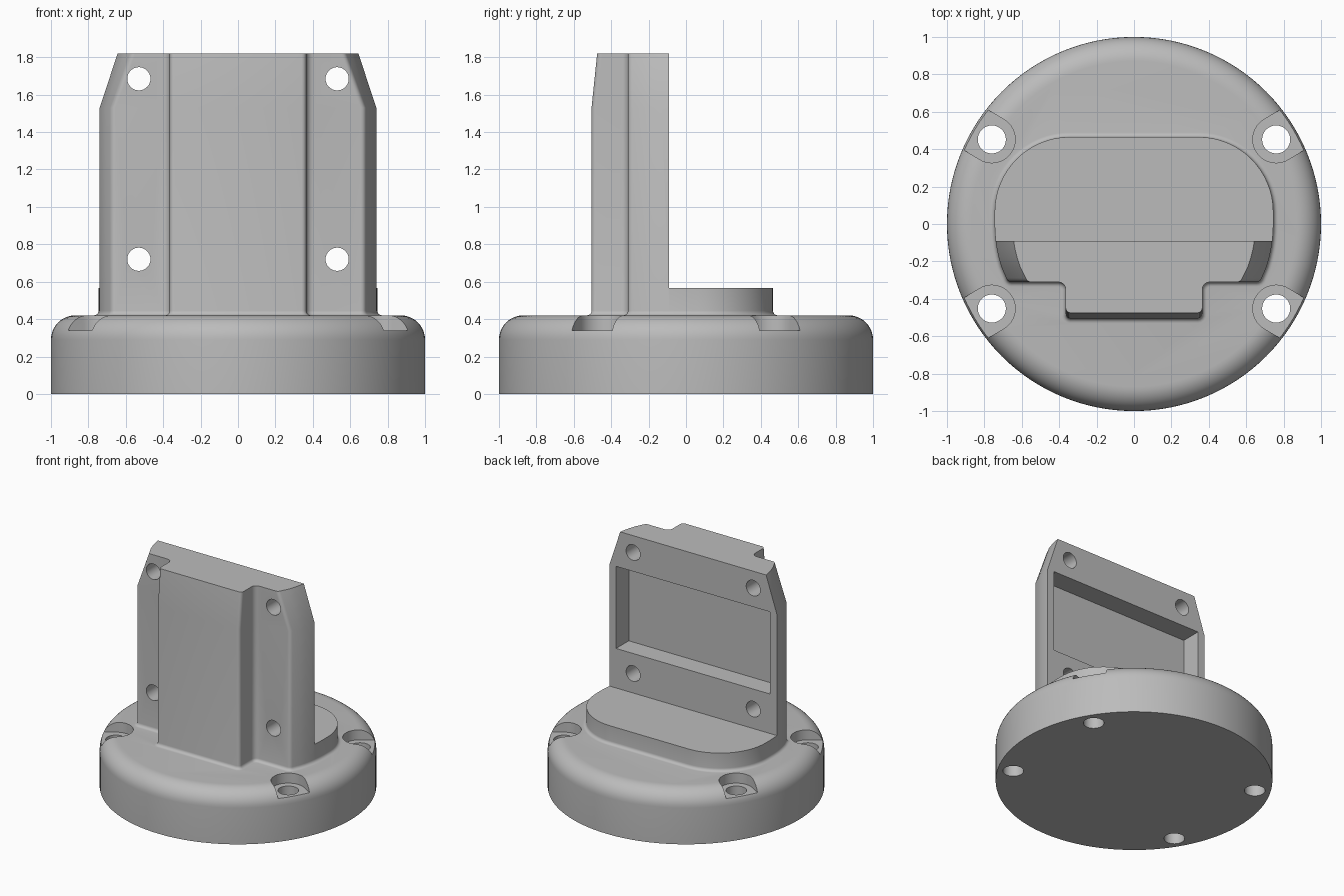
import bpy
import bmesh
from math import sin, cos, tan, pi, sqrt, atan2, radians
from mathutils import Vector, Matrix

cube = bpy.data.objects.get("Cube")
if cube:
    bpy.data.objects.remove(cube, do_unlink=True)

grey = bpy.data.materials.new("plain grey")
grey.use_nodes = True
colour = (0.5, 0.5, 0.5, 1)
grey.diffuse_color = colour
grey.node_tree.nodes["Principled BSDF"].inputs["Base Color"].default_value = colour

BACK, STEP, WIDE = -0.09, -0.31, 0.745   # plate back, wing front, half width


def add_mesh(name, bm):
    bmesh.ops.recalc_face_normals(bm, faces=bm.faces[:])
    mesh = bpy.data.meshes.new(name)
    bm.to_mesh(mesh)
    bm.free()
    mesh.materials.append(grey)
    obj = bpy.data.objects.new(name, mesh)
    bpy.context.scene.collection.objects.link(obj)
    return obj


def loft(name, sections):
    """Skin matching rings of (outline, z), closed at both ends."""
    bm = bmesh.new()
    rings = [[bm.verts.new((p[0], p[1], z)) for p in pts] for pts, z in sections]
    n = len(rings[0])
    for low, high in zip(rings, rings[1:]):
        for i in range(n):
            j = (i + 1) % n
            bm.faces.new((low[i], low[j], high[j], high[i]))
    bm.faces.new(rings[0][::-1])
    bm.faces.new(rings[-1])
    return add_mesh(name, bm)


def circle(r, n=128):
    return [(r * cos(2 * pi * i / n), r * sin(2 * pi * i / n)) for i in range(n)]


def round_corner(a, b, c, r, steps):
    """Arc of radius r that replaces corner b between a and c."""
    a, b, c = Vector(a), Vector(b), Vector(c)
    u, v = (a - b).normalized(), (c - b).normalized()
    half = u.angle(v) / 2
    mid = b + (u + v).normalized() * (r / sin(half))
    start, end = b + u * (r / tan(half)) - mid, b + v * (r / tan(half)) - mid
    turn = atan2(start.x * end.y - start.y * end.x, start.dot(end))
    return [tuple(mid + Matrix.Rotation(turn * i / steps, 2) @ start)
            for i in range(steps + 1)]


def footprint(radius, rib_front, grow=0.0):
    """Rib, wings on a circle and rounded back, mirrored in x."""
    wing = sqrt(radius ** 2 - STEP ** 2)
    side = sqrt(radius ** 2 - BACK ** 2)
    rib, inner, tip = (0.365, rib_front), (0.365, STEP), (wing, STEP)
    half = round_corner((0, rib_front), rib, inner, 0.025, 4)
    half += round_corner(rib, inner, tip, 0.04, 4)
    half += round_corner(inner, tip, (side, BACK), 0.03, 4)
    half += [(sqrt(radius ** 2 - y * y), y) for y in (-0.23, -0.18, -0.13, BACK, -0.04, 0)]
    half += round_corner((radius, 0), (radius, 0.465), (0, 0.465), 0.4, 16)
    pts = [Vector(p) for p in half + [(-x, y) for x, y in reversed(half)]]
    out = []
    for i, p in enumerate(pts):
        d1 = (p - pts[i - 1]).normalized()
        d2 = (pts[(i + 1) % len(pts)] - p).normalized()
        n1, n2 = Vector((d1.y, -d1.x)), Vector((d2.y, -d2.x))
        out.append(p + (n1 + n2) * (grow / (1 + n1.dot(n2))))
    return out


def box(name, x, y, z):
    ring = [(x[0], y[0]), (x[1], y[0]), (x[1], y[1]), (x[0], y[1])]
    return loft(name, [(ring, z[0]), (ring, z[1])])


def boolean(target, tool, operation):
    """Combine two solids, taking the first solver that changes the target."""
    mod = target.modifiers.new("combine", 'BOOLEAN')
    mod.operation, mod.object = operation, tool
    for solver in ('MANIFOLD', 'EXACT', 'FLOAT'):
        mod.solver = solver
        bpy.context.view_layer.update()
        graph = bpy.context.evaluated_depsgraph_get()
        mesh = bpy.data.meshes.new_from_object(target.evaluated_get(graph))
        if len(mesh.polygons) not in (0, len(target.data.polygons)):
            target.data = mesh
            break
    target.modifiers.remove(mod)
    bpy.data.objects.remove(tool, do_unlink=True)


# Round base with a rolled top edge
fillet, top = 0.13, 0.42
rings = [(circle(1.0), 0)]
for i in range(11):
    a = pi / 2 * i / 10
    rings.append((circle(1 - fillet + fillet * cos(a)), top - fillet + fillet * sin(a)))
mount = loft("round_mount", rings)

# Upright plate with its rib, and a small fillet where it meets the base
skirt = 0.025
rings = [(footprint(WIDE, -0.505, skirt), 0.38)]
for i in range(6):
    a = pi / 2 * i / 5
    rings.append((footprint(WIDE, -0.505, skirt * (1 - sin(a))), top + skirt * (1 - cos(a))))
rings += [(footprint(WIDE, -0.505), 1.53), (footprint(0.65, -0.475), 1.82)]
plate = loft("upright_plate", rings)

# Leave only a low step behind the plate, then sink the rear pocket
boolean(plate, box("rear_cut", (-1, 1), (BACK, 1), (0.565, 2)), 'DIFFERENCE')
boolean(plate, box("pocket_cut", (-0.68, 0.68), (-0.25, 0), (0.88, 1.535)), 'DIFFERENCE')

# Four screw holes through the wings
for x in (-0.53, 0.53):
    for z in (0.72, 1.685):
        ring = circle(0.062, 40)
        hole = loft("wing_hole_cut", [(ring, -0.05), (ring, 0.8)])
        hole.data.transform(Matrix.Translation((x, 0, z)) @ Matrix.Rotation(radians(90), 4, 'X'))
        boolean(plate, hole, 'DIFFERENCE')

boolean(mount, plate, 'UNION')

# Four base holes with counterbores that open outward
for sx in (-1, 1):
    for sy in (-1, 1):
        place = Matrix.Translation((sx * 0.76, sy * 0.452, 0)) @ Matrix.Rotation(
            atan2(sy * 0.452, sx * 0.76), 4, 'Z')
        slot = [(0.125 * cos(a), 0.125 * sin(a)) for a in
                (pi / 2 + pi * i / 24 for i in range(25))]
        slot += [(0.3, -0.125), (0.3, 0.125)]
        for ring, low in ((slot, 0.34), (circle(0.075, 40), -0.1)):
            cut = loft("base_hole_cut", [(ring, low), (ring, 0.6)])
            cut.data.transform(place)
            boolean(mount, cut, 'DIFFERENCE')

bpy.ops.object.select_all(action='DESELECT')
mount.select_set(True)
bpy.context.view_layer.objects.active = mount
bpy.ops.object.shade_smooth_by_angle(angle=radians(30))
